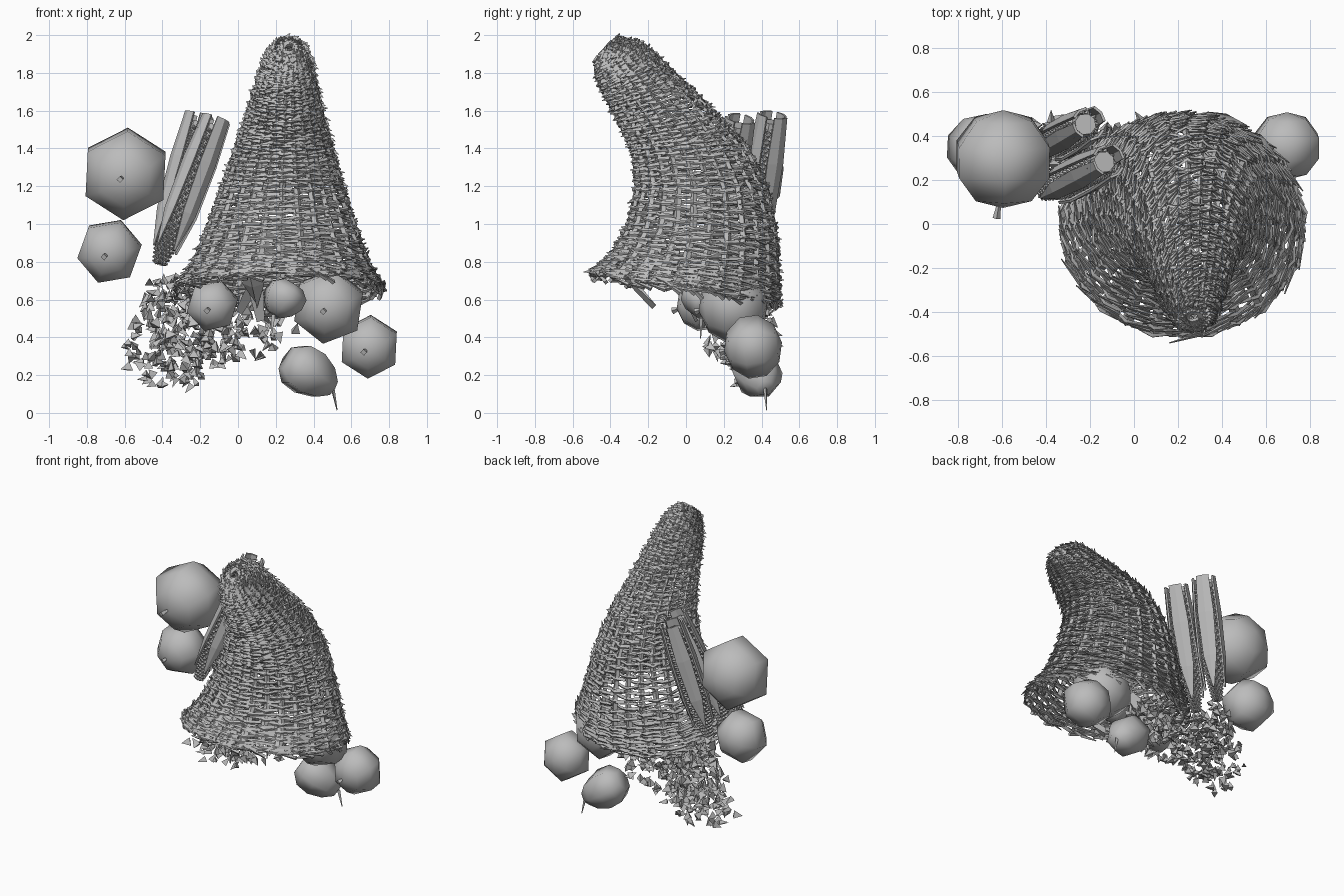
import bpy, bmesh, math, random
from mathutils import Vector, Matrix

random.seed(4)
if "Cube" in bpy.data.objects:
    bpy.data.objects.remove(bpy.data.objects["Cube"])

grey = bpy.data.materials.new("plain_grey")
grey.use_nodes = True
grey.diffuse_color = (0.5, 0.5, 0.5, 1)
grey.node_tree.nodes["Principled BSDF"].inputs["Base Color"].default_value = (0.5, 0.5, 0.5, 1)
UP = Vector((0, 0, 1))


def finish(name, bm, smooth=False):
    bmesh.ops.recalc_face_normals(bm, faces=bm.faces)
    mesh = bpy.data.meshes.new(name)
    bm.to_mesh(mesh)
    bm.free()
    mesh.materials.append(grey)
    for poly in mesh.polygons:
        poly.use_smooth = smooth
    obj = bpy.data.objects.new(name, mesh)
    bpy.context.collection.objects.link(obj)
    return obj


def aim(a, b):
    return (b - a).to_track_quat('Z', 'Y').to_matrix().to_4x4()


def rod(bm, a, b, r1, r2, sides=4):
    """Tapered rod from a to b."""
    bmesh.ops.create_cone(bm, cap_ends=True, segments=sides, radius1=r1, radius2=r2,
                          depth=(b - a).length,
                          matrix=Matrix.Translation((a + b) / 2) @ aim(a, b))


def strip(bm, rows):
    """Skin a list of equally long point rows."""
    grid = [[bm.verts.new(p) for p in row] for row in rows]
    for r, s in zip(grid, grid[1:]):
        for i in range(len(r) - 1):
            bm.faces.new((r[i], r[i + 1], s[i + 1], s[i]))


# Horn sections: front y, front z, back y, back z, half width
sections = [(-.51, .74, .49, .58, .55), (-.39, .84, .485, .73, .465),
            (-.30, 1.0, .475, .95, .39), (-.26, 1.2, .425, 1.2, .315),
            (-.27, 1.36, .315, 1.42, .255), (-.32, 1.48, .17, 1.57, .21),
            (-.39, 1.62, .0, 1.735, .17), (-.44, 1.72, -.13, 1.86, .14),
            (-.47, 1.80, -.24, 1.955, .11), (-.475, 1.88, -.38, 1.985, .07)]


def horn(t, ang, off=0.0):
    s = min(max(t, 0), .9999) * (len(sections) - 1)
    i = int(s)
    fy, fz, by, bz, w = [p + (q - p) * (s - i) for p, q in zip(sections[i], sections[i + 1])]
    centre = Vector((.22 + .05 * t, (fy + by) / 2, (fz + bz) / 2))
    axis = Vector((0, by - fy, bz - fz)) / 2
    return (centre + axis * (1 + off / axis.length) * math.cos(ang)
            + Vector((w + off, 0, 0)) * math.sin(ang))


STAKES, ROWS = 26, 60
STEP = math.tau / STAKES

# Woven strands: zigzag loops that pass in front of and behind the stakes
bm = bmesh.new()
for row in range(ROWS):
    t = (row + .3) / ROWS
    rings = []
    for i in range(STAKES * 2):
        wave = .017 * math.cos(math.pi * (i / 2 + row)) * (1.1 - t * .4)
        tt = t + random.uniform(-.004, .004)
        p = horn(tt, i * STEP / 2, wave)
        out = (horn(tt, i * STEP / 2, wave + .01) - p).normalized()
        along = (horn(tt + .02, i * STEP / 2) - horn(tt - .02, i * STEP / 2)).normalized() * .011
        rings.append([bm.verts.new(q) for q in
                      (p + out * .007, p + along, p - out * .007, p - along)])
    for a, b in zip(rings, rings[1:] + rings[:1]):
        for k in range(4):
            bm.faces.new((a[k], a[(k + 1) % 4], b[(k + 1) % 4], b[k]))
finish("woven_strands", bm)

# Loose strand ends sticking out of the weave
bm = bmesh.new()
for row in range(ROWS):
    t = (row + .5) / ROWS
    for i in range(STAKES):
        if random.random() < .85:
            a = (i + random.random() * .4) * STEP
            tip = horn(t + random.uniform(-.01, .01), a + STEP * 1.1, random.uniform(.01, .036))
            rod(bm, horn(t, a, .004), tip, .013, .003, 3)
finish("strand_ends", bm)

# Upright stakes
bm = bmesh.new()
for i in range(STAKES):
    a = i * STEP
    strip(bm, [[horn(k / 24, a - .05, -.004), horn(k / 24, a, .012), horn(k / 24, a + .05, -.004)]
               for k in range(25)])
finish("stakes", bm)

# Braided rim around the mouth
bm = bmesh.new()
for i in range(STAKES * 3):
    a = i * STEP / 3
    rod(bm, horn(.0, a, -.012) + UP * random.uniform(-.04, .02),
        horn(.02, a + STEP * .8, .025) + UP * random.uniform(-.05, .01), .014, .004)
finish("braided_rim", bm)

# Closed knot at the tip
bm = bmesh.new()
for i in range(16):
    rod(bm, horn(.97, i * math.tau / 16, .01), horn(1, i * math.tau / 16 + 2.2, -.02), .018, .008)
finish("tip_knot", bm)


def fruit(name, centre, radius, turn, stem=.03):
    """Coarse, slightly flattened fruit with a short stem pointing forward."""
    bm = bmesh.new()
    rot = Matrix.Rotation(turn, 4, 'Y') @ Matrix.Rotation(math.pi / 2 + .15, 4, 'X')
    bmesh.ops.create_uvsphere(bm, u_segments=6, v_segments=5, radius=radius,
                              matrix=Matrix.Translation(centre) @ rot
                              @ Matrix.Diagonal((1, 1, .9, 1)))
    finish(name, bm, True)
    bm = bmesh.new()
    c = Vector(centre) + Vector((-.02, -radius * .84, -.02))
    rod(bm, c, c + Vector((-.01, -stem, -.01)), .01, .018)
    finish(name + "_stem", bm)


fruit("large_apple", (-.595, .295, 1.265), .25, .05, .06)
fruit("left_apple", (-.68, .34, .855), .18, .35)
fruit("right_apple", (.695, .355, .35), .172, .05)
fruit("mouth_apple", (-.135, .08, .57), .145, .3)
fruit("deep_apple", (.48, .25, .565), .205, .15)


def pear(name, base, tip, radius):
    """Coarse pear lathed along its length, with a stem."""
    bm = bmesh.new()
    base, tip = Vector(base), Vector(tip)
    m = aim(base, tip)
    rows = []
    for s, r in ((0, .55), (.2, .95), (.5, 1), (.8, .75), (1, .35)):
        rows.append([base.lerp(tip, s) + m @ Vector((math.cos(i * math.tau / 6) * r * radius,
                     math.sin(i * math.tau / 6) * r * radius, 0)) for i in range(7)])
    strip(bm, rows)
    bmesh.ops.remove_doubles(bm, verts=bm.verts, dist=.0005)
    bmesh.ops.holes_fill(bm, edges=bm.edges, sides=6)
    finish(name, bm, True)
    bm = bmesh.new()
    rod(bm, tip, tip + (tip - base).normalized() * .03 - UP * .1, .012, .003, 3)
    finish(name + "_stem", bm)


pear("lower_pear", (.26, .34, .29), (.50, .42, .13), .138)
pear("inner_pear", (.29, .10, .68), (.19, .08, .52), .12)


def corn(name, tip, top):
    """Ear of corn: kernel-covered cob between flat-topped husk blades."""
    tip, top = Vector(tip), Vector(top)
    m = aim(tip, top)

    def at(s, ang, r):
        return tip.lerp(top, s) + m @ Vector((math.cos(ang) * r, math.sin(ang) * r, 0))

    bm = bmesh.new()
    rod(bm, tip, tip.lerp(top, .35), .02, .055, 8)
    rod(bm, tip.lerp(top, .35), tip.lerp(top, .95), .055, .05, 8)
    for k in range(34):
        s = .01 + k * .027
        r = .065 * min(1, .4 + s * 2)
        for i in range(11):
            p = at(s, (i + k % 2 / 2) * math.tau / 11, r)
            bmesh.ops.create_cone(bm, segments=4, radius1=.015, radius2=.004, depth=.02,
                                  cap_ends=True, matrix=Matrix.Translation(p)
                                  @ aim(tip.lerp(top, s), p))
    finish(name + "_cob", bm)

    side = math.atan2(*(m.inverted() @ Vector((.8, .6, 0))).yx)
    bm = bmesh.new()
    for blade in range(4):
        mid = side + blade * math.pi / 2
        strip(bm, [[at(s, mid + d * spread, .086 * wide) for d in (-1, 0, 1)]
                   for s, spread, wide in ((.1, .05, .75), (.35, .5, 1), (.7, .6, 1.02), (1, .55, .85))])
    husk = finish(name + "_husk", bm)
    solid = husk.modifiers.new("thickness", 'SOLIDIFY')
    solid.thickness = .012


corn("back_corn", (-.42, .34, .79), (-.21, .46, 1.58))
corn("front_corn", (-.41, .14, .79), (-.12, .29, 1.56))

# Loose shards of the grape bunch
bm = bmesh.new()
for centre, size, count in (((-.34, .34, .355), (.3, .15, .25), 180),
                            ((-.02, .28, .45), (.33, .2, .2), 150),
                            ((-.37, .36, .62), (.14, .12, .13), 45)):
    for i in range(count):
        d = Vector([random.gauss(0, 1) for k in range(3)]).normalized() * random.random() ** .45
        p = Vector(centre) + Vector([a * b for a, b in zip(d, size)])
        q = p + Vector([random.uniform(-1, 1) for k in range(3)]).normalized() * .06
        rod(bm, p, q, random.uniform(.018, .036), 0, 3)
finish("grape_shards", bm)

# Folded leaves hanging from the mouth
bm = bmesh.new()
for a, b, w in (((.06, -.36, .74), (.10, -.18, .55), .06), ((.03, .02, .74), (.1, .05, .48), .09),
                ((.15, .1, .72), (.02, .14, .52), .08)):
    a, b = Vector(a), Vector(b)
    m = aim(a, b)
    strip(bm, [[a.lerp(b, s) + m @ Vector((x * w * r, abs(x) * w * .5, 0)) for x in (-1, 0, 1)]
               for s, r in ((0, .4), (.4, 1), (1, .05))])
finish("leaves", bm)
